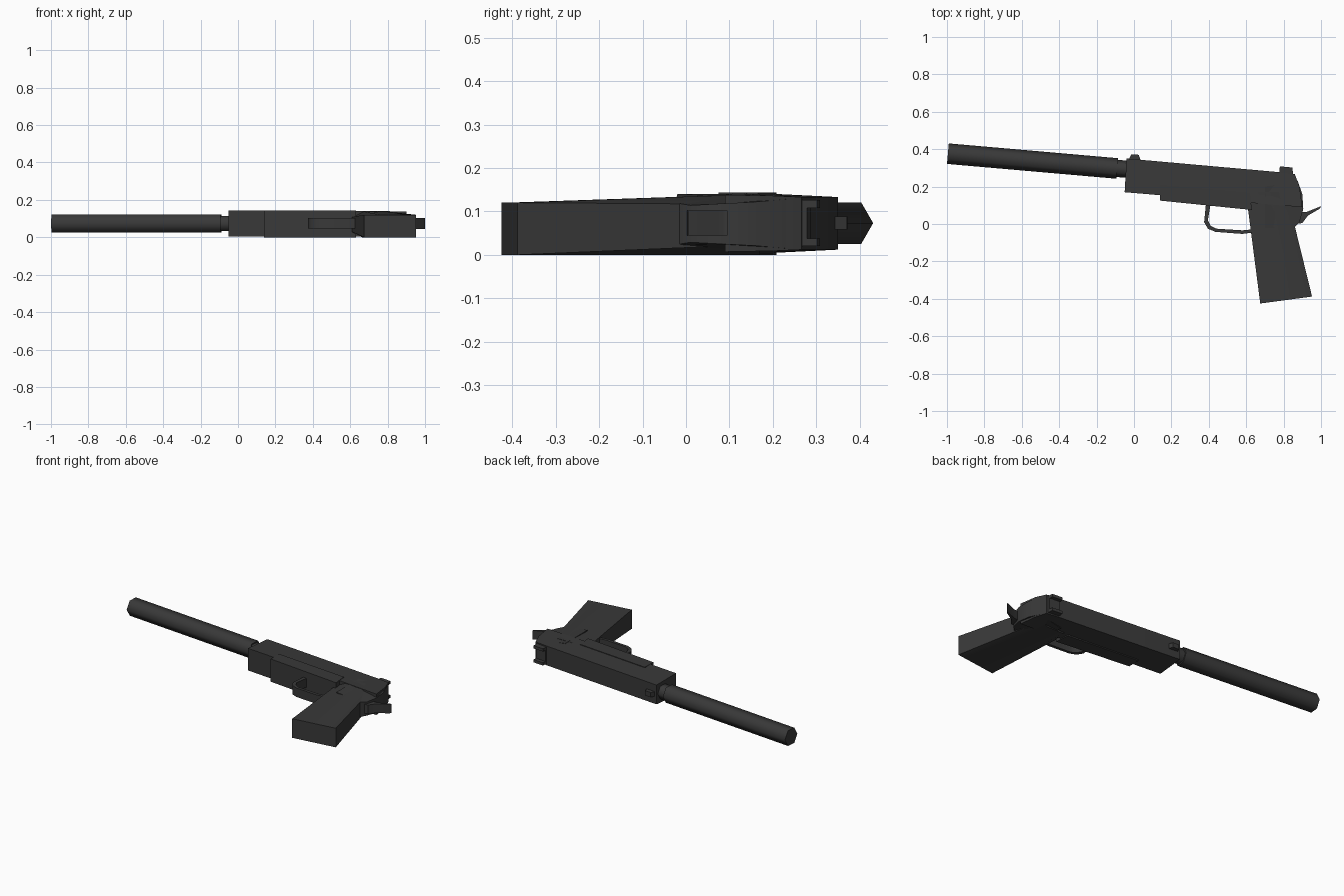
import bpy, bmesh, math
from mathutils import Vector

if "Cube" in bpy.data.objects:
    bpy.data.objects.remove(bpy.data.objects["Cube"])

mat = bpy.data.materials.new("dark gunmetal")
mat.diffuse_color = (0.04, 0.04, 0.04, 1)
mat.use_nodes = True
mat.node_tree.nodes["Principled BSDF"].inputs["Base Color"].default_value = mat.diffuse_color

MID = 0.073  # mid height of the model lying on its side


def finish(name, verts, faces, angle=40):
    me = bpy.data.meshes.new(name)
    me.from_pydata(verts, [], faces)
    me.materials.append(mat)
    bm = bmesh.new()
    bm.from_mesh(me)
    bmesh.ops.recalc_face_normals(bm, faces=bm.faces)
    bm.to_mesh(me)
    bm.free()
    ob = bpy.data.objects.new(name, me)
    bpy.context.collection.objects.link(ob)
    bpy.ops.object.select_all(action='DESELECT')
    ob.select_set(True)
    bpy.context.view_layer.objects.active = ob
    bpy.ops.object.shade_smooth_by_angle(angle=math.radians(angle))
    return ob


def loft(name, rings, angle=40):
    """Join equal-length rings of points and cap both ends."""
    n = len(rings[0])
    verts = [p for r in rings for p in r]
    faces = [list(range(n)), list(range(len(verts) - n, len(verts)))]
    for k in range(len(rings) - 1):
        for i in range(n):
            j = (i + 1) % n
            faces.append([k * n + i, k * n + j, (k + 1) * n + j, (k + 1) * n + i])
    return finish(name, verts, faces, angle)


def plate(name, pts, z0, z1):
    """Outline in x, y; a point may carry a third value, its inset in z."""
    def ring(z, s):
        return [(p[0], p[1], z + s * (p[2] if len(p) > 2 else 0)) for p in pts]
    return loft(name, [ring(z0, 1), ring(z1, -1)])


def tube(name, a, b, radius, sides):
    a, b = Vector(a), Vector(b)
    d = (b - a).normalized()
    u, w = Vector((-d.y, d.x, 0)), Vector((0, 0, 1))
    def ring(c):
        return [c + radius * (u * math.cos(t) + w * math.sin(t))
                for t in (2 * math.pi * i / sides for i in range(sides))]
    return loft(name, [ring(a), ring(b)], 65)


# six-sided suppressor and its neck
tube("suppressor", (-0.995, 0.376, MID), (-0.09, 0.297, MID), 0.055, 6)
tube("barrel_neck", (-0.11, 0.299, MID), (-0.03, 0.292, MID), 0.046, 6)

# slide, slightly narrower along its top
plate("slide", [(-0.05, 0.17), (-0.04, 0.35, 0.009), (0.79, 0.276, 0.009),
                (0.86, 0.266, 0.009), (0.885, 0.2, 0.006), (0.9, 0.09, 0.004),
                (0.6, 0.115)], 0.003, 0.142)

# rounded rear of the frame
plate("frame_rear", [(0.7, 0.2), (0.875, 0.23, 0.012), (0.9, 0.16, 0.018),
                     (0.905, 0.08, 0.022), (0.885, 0.01, 0.026),
                     (0.85, -0.025, 0.02), (0.7, -0.02)], 0.003, 0.14)

# lower frame rail ahead of the grip
plate("frame_rail", [(0.14, 0.125), (0.14, 0.208), (0.62, 0.166), (0.63, 0.075)], 0.0, 0.143)


# grip: square at its foot, bevelled front and back where it meets the frame
def grip_ring(front, rear, height, edge):
    f, r = Vector(front), Vector(rear)
    prof = [(0, 1), (0.3, 0), (0.8, 0), (1, 0.7)]
    low = [(*f.lerp(r, t), edge * k) for t, k in prof]
    high = [(x, y, height - z) for x, y, z in reversed(low)]
    return low + high


loft("grip", [grip_ring((0.675, -0.425), (0.952, -0.388), 0.12, 0.0),
              grip_ring((0.598, 0.17), (0.815, 0.17), 0.14, 0.034)], 35)

# trigger guard loop
plate("trigger_guard", [(0.385, 0.11), (0.375, 0.01), (0.395, -0.025), (0.435, -0.042),
                        (0.58, -0.053), (0.64, -0.045), (0.64, -0.028), (0.58, -0.034),
                        (0.44, -0.025), (0.41, -0.01), (0.395, 0.02), (0.41, 0.11)], 0.047, 0.103)

# tang behind the grip
plate("rear_tang", [(0.86, 0.06), (0.925, 0.065), (1.0, 0.095), (0.995, 0.083),
                    (0.93, 0.045), (0.9, 0.005), (0.86, 0.0)], 0.045, 0.102)

# sights
plate("front_sight", [(-0.03, 0.34), (-0.015, 0.372), (0.025, 0.37), (0.038, 0.335)], 0.058, 0.088)
for side, z in (("lower", 0.02), ("upper", 0.108)):
    plate("rear_sight_" + side, [(0.775, 0.26), (0.78, 0.308), (0.848, 0.302), (0.85, 0.25)], z, z + 0.018)
plate("rear_sight_base", [(0.775, 0.26), (0.778, 0.286), (0.849, 0.279), (0.85, 0.25)], 0.02, 0.126)
